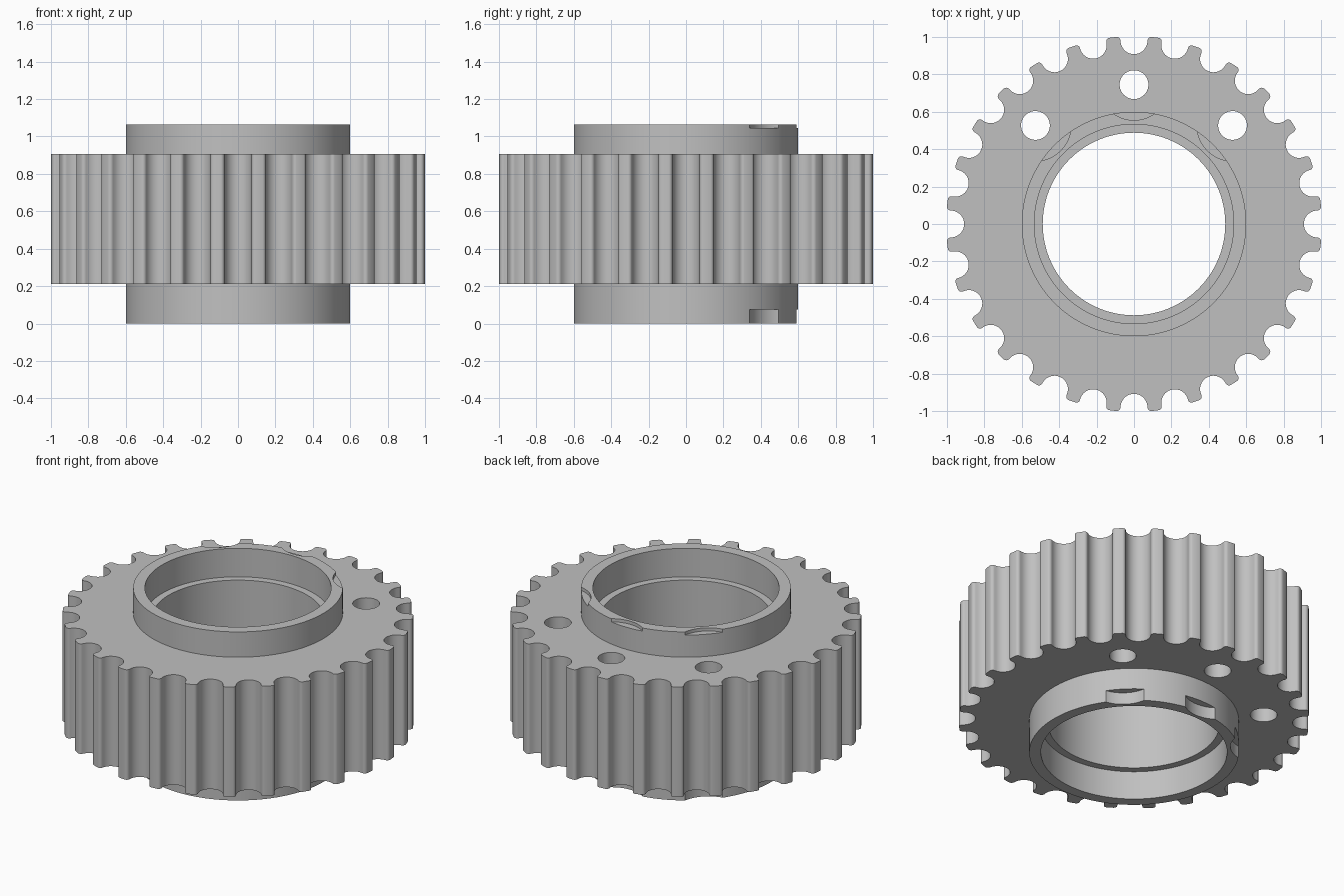
import bpy, bmesh
from math import sin, cos, pi, radians
from mathutils import Vector, Matrix

if "Cube" in bpy.data.objects:
    bpy.data.objects.remove(bpy.data.objects["Cube"])

TEETH = 28
GEAR_BOTTOM, GEAR_TOP, TOP = 0.21, 0.905, 1.065
HUB_R = 0.6
HOLE_ANGLES = (45, 90, 135)
HOLE_DIST = 0.745

metal = bpy.data.materials.new("grey metal")
metal.use_nodes = True
grey = (0.53, 0.53, 0.53, 1)
metal.diffuse_color = grey
metal.node_tree.nodes["Principled BSDF"].inputs["Base Color"].default_value = grey


def arc(cx, cy, r, start, end, n):
    """Points along an arc, both ends included, angles in degrees."""
    angles = [radians(start + (end - start) * i / n) for i in range(n + 1)]
    return [Vector((cx + r * cos(a), cy + r * sin(a))) for a in angles]


def circle(cx, cy, r, n):
    return arc(cx, cy, r, 0, 360, n)[:-1]


def activate(obj):
    bpy.ops.object.select_all(action='DESELECT')
    obj.select_set(True)
    bpy.context.view_layer.objects.active = obj


def smooth(obj):
    activate(obj)
    bpy.ops.object.shade_smooth_by_angle(angle=radians(30))


def mesh_object(name, bm):
    bmesh.ops.recalc_face_normals(bm, faces=bm.faces)
    mesh = bpy.data.meshes.new(name)
    bm.to_mesh(mesh)
    bm.free()
    mesh.materials.append(metal)
    obj = bpy.data.objects.new(name, mesh)
    bpy.context.collection.objects.link(obj)
    return obj


# Toothed outline: a round groove with a rounded tooth corner on each side
GROOVE, CORNER, CENTRE = 0.072, 0.02, 0.98
side = GROOVE + CORNER
groove = (arc(-side, CENTRE, CORNER, 90, 0, 5)
          + arc(0, CENTRE, GROOVE, 180, 360, 16)[1:-1]
          + arc(side, CENTRE, CORNER, 180, 90, 5))
outline = []
for i in range(TEETH):
    turn = Matrix.Rotation(-2 * pi * i / TEETH, 2)
    outline += [turn @ p for p in groove]

# Toothed ring with the hub opening and three bolt holes
hole_centres = [(HOLE_DIST * cos(radians(a)), HOLE_DIST * sin(radians(a)))
                for a in HOLE_ANGLES]
loops = [outline, circle(0, 0, HUB_R - 0.01, 96)]
loops += [circle(x, y, 0.077, 40) for x, y in hole_centres]
curve = bpy.data.curves.new("toothed_ring", 'CURVE')
curve.dimensions = '2D'
curve.fill_mode = 'BOTH'
curve.extrude = (GEAR_TOP - GEAR_BOTTOM) / 2
for loop in loops:
    spline = curve.splines.new('POLY')
    spline.points.add(len(loop) - 1)
    for point, p in zip(spline.points, loop):
        point.co = (p.x, p.y, 0, 1)
    spline.use_cyclic_u = True
curve.materials.append(metal)
ring = bpy.data.objects.new("toothed_ring", curve)
bpy.context.collection.objects.link(ring)
ring.location.z = (GEAR_TOP + GEAR_BOTTOM) / 2
activate(ring)
bpy.ops.object.convert(target='MESH')
ring = bpy.context.object
bm = bmesh.new()
bm.from_mesh(ring.data)
bmesh.ops.remove_doubles(bm, verts=bm.verts, dist=0.0001)
bmesh.ops.recalc_face_normals(bm, faces=bm.faces)
bm.to_mesh(ring.data)
bm.free()
smooth(ring)

# Hub sleeve: lathed tube with a bearing seat recessed into each end
SEAT_R, BORE_R, SEAT = 0.533, 0.488, 0.18
profile = [(HUB_R, 0), (HUB_R, TOP), (SEAT_R, TOP), (SEAT_R, TOP - SEAT),
           (BORE_R, TOP - SEAT), (BORE_R, SEAT), (SEAT_R, SEAT), (SEAT_R, 0)]
bm = bmesh.new()
verts = [bm.verts.new((r, 0, z)) for r, z in profile]
edges = [bm.edges.new((verts[i - 1], verts[i])) for i in range(len(verts))]
bmesh.ops.spin(bm, geom=verts + edges, axis=(0, 0, 1), cent=(0, 0, 0),
               angle=2 * pi, steps=128, use_merge=True)
bmesh.ops.remove_doubles(bm, verts=bm.verts, dist=0.0001)
hub = mesh_object("hub_sleeve", bm)

# Bolt head clearance notches: shallow at the top rim, deeper at the bottom rim
bm = bmesh.new()
for x, y in hole_centres:
    for low, high in ((-0.1, 0.075), (1.045, 1.2)):
        bmesh.ops.create_cone(
            bm, cap_ends=True, segments=72, radius1=0.19, radius2=0.19,
            depth=high - low, matrix=Matrix.Translation((x, y, (low + high) / 2)))
cutter = mesh_object("notch_cutter", bm)
cutter.hide_render = True
cut = hub.modifiers.new("notches", 'BOOLEAN')
cut.object = cutter
cut.operation = 'DIFFERENCE'
cut.solver = 'EXACT'
activate(hub)
bpy.ops.object.modifier_apply(modifier=cut.name)
bpy.data.objects.remove(cutter)
smooth(hub)
